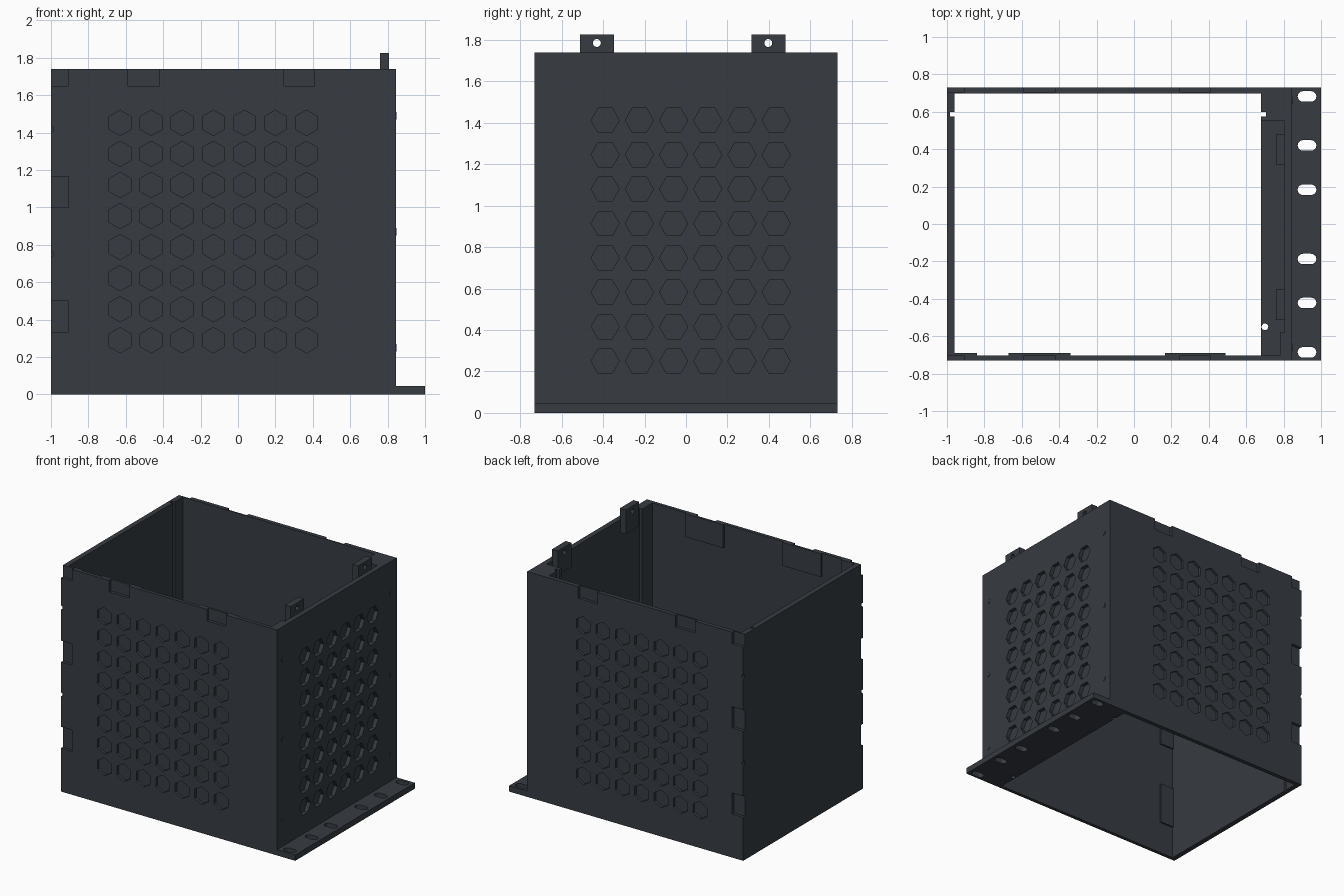
import bpy, bmesh, math
from mathutils import Matrix, Vector

if "Cube" in bpy.data.objects:
    bpy.data.objects.remove(bpy.data.objects["Cube"], do_unlink=True)

mat = bpy.data.materials.new("charcoal_grey")
mat.use_nodes = True
colour = (0.038, 0.045, 0.054, 1)
mat.diffuse_color = colour
mat.node_tree.nodes["Principled BSDF"].inputs["Base Color"].default_value = colour

Y, TOP, BASE = 0.73, 1.74, 0.045
RIGHT = 0.845


def box(bm, x0, x1, y0, y1, z0, z1):
    size = Matrix.Diagonal((x1 - x0, y1 - y0, z1 - z0, 1))
    centre = Vector((x0 + x1, y0 + y1, z0 + z1)) / 2
    bmesh.ops.create_cube(bm, size=1, matrix=Matrix.Translation(centre) @ size)


def prism(bm, centre, radius, depth, axis, sides, turn=0):
    rot = {"X": Matrix.Rotation(math.pi / 2, 4, "Y"),
           "Y": Matrix.Rotation(math.pi / 2, 4, "X"), "Z": Matrix()}[axis]
    bmesh.ops.create_cone(bm, cap_ends=True, segments=sides, radius1=radius, radius2=radius,
                          depth=depth,
                          matrix=Matrix.Translation(centre) @ rot @ Matrix.Rotation(turn, 4, "Z"))


def make(name, bm):
    mesh = bpy.data.meshes.new(name)
    bm.to_mesh(mesh)
    bm.free()
    mesh.materials.append(mat)
    obj = bpy.data.objects.new(name, mesh)
    bpy.context.collection.objects.link(obj)
    return obj


def combine(obj, bm, operation):
    tool = make("cutter", bm)
    tool.hide_render = True
    mod = obj.modifiers.new("combine", "BOOLEAN")
    mod.operation, mod.solver, mod.object = operation, "EXACT", tool
    mod.use_self = operation == "UNION"
    bpy.context.view_layer.update()
    result = bpy.data.meshes.new_from_object(obj.evaluated_get(bpy.context.evaluated_depsgraph_get()))
    obj.modifiers.clear()
    obj.data = result
    bpy.data.objects.remove(tool, do_unlink=True)


# Open box with four walls
bm = bmesh.new()
box(bm, -1, RIGHT, -Y, Y, 0, TOP)
shell = make("enclosure_walls", bm)
bm = bmesh.new()
box(bm, -0.96, 0.805, -0.703, 0.697, -0.1, 2)
combine(shell, bm, "DIFFERENCE")

# Mounting flange, panel rail and corner strip
for dims in ((0.68, 1, -Y, Y, 0, BASE),
             (0.68, 0.82, 0.55, 0.71, 0, TOP),
             (0.78, 0.82, -0.715, -0.58, 0, TOP)):
    bm = bmesh.new()
    box(bm, *dims)
    combine(shell, bm, "UNION")

cut = bmesh.new()
# Blind hexagon recesses in front, back and right walls
for row in range(8):
    for col in range(7):
        for side in (-1, 1):
            prism(cut, (-0.63 + col * 0.166, side * Y, 0.29 + row * 0.166),
                  0.068, 0.04, "Y", 6)
    for col in range(6):
        prism(cut, (RIGHT, -0.39 + col * 0.165, 0.25 + row * 0.166), 0.068, 0.06, "X", 6)

# Latch notches along the top and the left-hand corners
edge_z = ((0.335, 0.5), (1.0, 1.165), (1.65, 1.8))
top_x = ((-0.59, -0.42), (0.245, 0.41))
for side in (-1, 1):
    y0, y1 = sorted((side * (Y - 0.023), side * (Y + 0.05)))
    for z0, z1 in edge_z:
        box(cut, -1.05, -0.905, y0, y1, z0, z1)
    for x0, x1 in top_x:
        box(cut, x0, x1, y0, y1, 1.65, 1.8)
    # Small round nicks on the same corners
    for z in (0.75, 1.42):
        prism(cut, (-1, side * Y, z), 0.015, 0.03, "Y", 16)

# Panel grooves in the left wall and in the rail
box(cut, -0.985, -0.9, 0.575, 0.6, -0.1, 2)
box(cut, 0.6, 0.705, 0.575, 0.6, -0.1, 2)

# Slots and pin hole through the flange
for y in (0.682, 0.42, 0.183, -0.187, -0.422, -0.686):
    box(cut, 0.903, 0.947, y - 0.028, y + 0.028, -0.1, 0.1)
prism(cut, (0.7, -0.55, 0), 0.018, 0.3, "Z", 16)
combine(shell, cut, "DIFFERENCE")

ends = bmesh.new()
for y in (0.682, 0.42, 0.183, -0.187, -0.422, -0.686):
    for x in (0.903, 0.947):
        prism(ends, (x, y, 0), 0.028, 0.2, "Z", 20)
    combine_now = ends
    if y < -0.6:
        break
# Round the slot ends, one end of every slot at a time
ends.free()
for x in (0.903, 0.947):
    ends = bmesh.new()
    for y in (0.682, 0.42, 0.183, -0.187, -0.422, -0.686):
        prism(ends, (x, y, 0), 0.028, 0.2, "Z", 20)
    combine(shell, ends, "DIFFERENCE")

# Backing pads behind the front notches
bm = bmesh.new()
for x0, x1 in top_x:
    box(bm, x0 - 0.08, x1 + 0.08, -0.705, -0.69, 1.56, TOP)
for z0, z1 in edge_z:
    box(bm, -0.965, -0.84, -0.705, -0.69, z0 - 0.08, min(z1 + 0.08, TOP))
make("notch_backing_pads", bm)

# Drilled lugs on the inside of the right wall
for name, y in (("front_lug", -0.43), ("back_lug", 0.397)):
    bm = bmesh.new()
    box(bm, 0.758, 0.808, y - 0.082, y + 0.082, 1.64, 1.827)
    lug = make(name, bm)
    hole = bmesh.new()
    prism(hole, (0.78, y, 1.785), 0.019, 0.2, "X", 24)
    combine(lug, hole, "DIFFERENCE")

# Tiny snap bumps on the outside of the right wall
bm = bmesh.new()
for z in (0.25, 0.87, 1.49):
    for y in (-0.66, 0.66):
        prism(bm, (RIGHT, y, z), 0.02, 0.006, "X", 16)
make("snap_bumps", bm)
